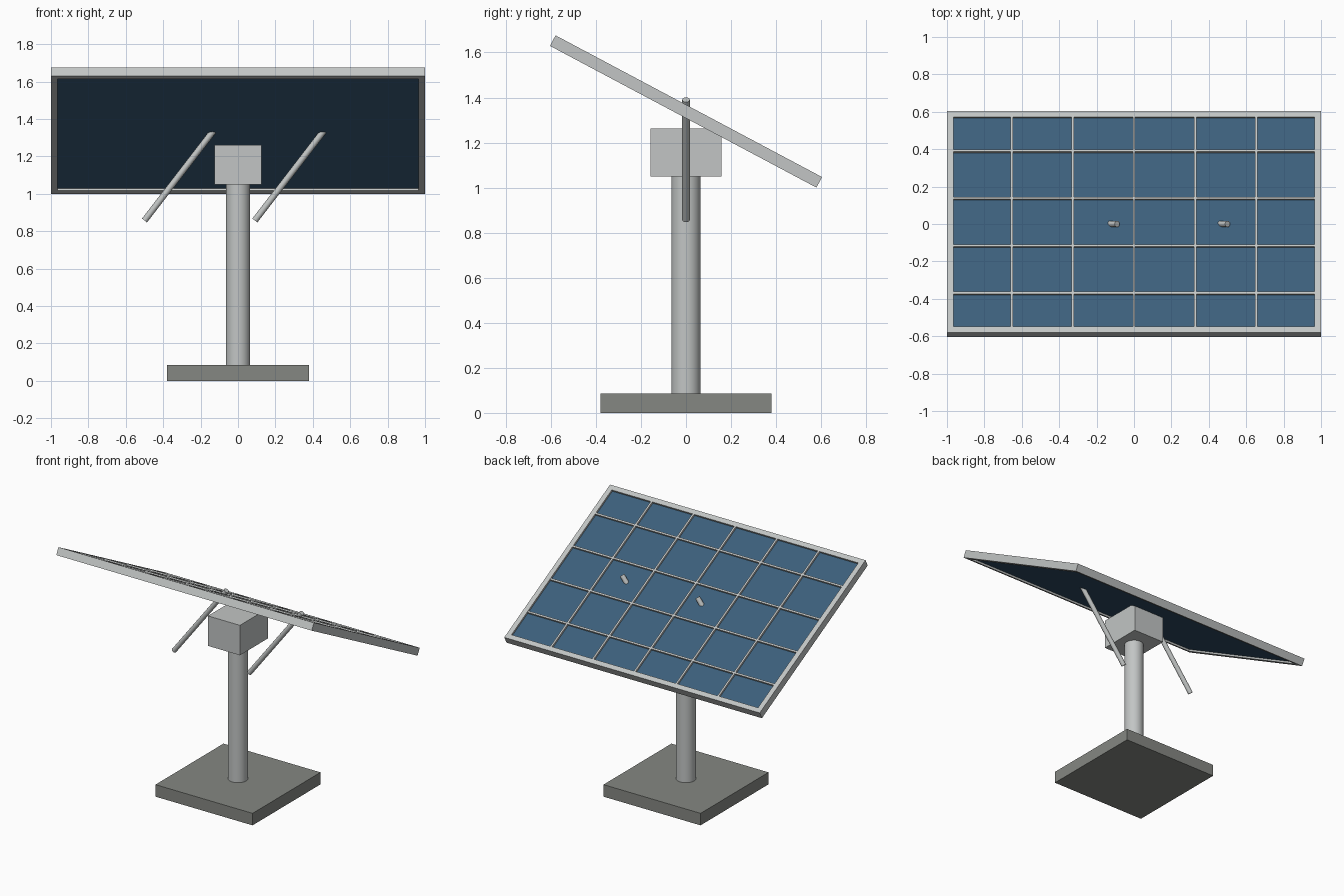
import bpy
import math
from mathutils import Matrix, Vector

if "Cube" in bpy.data.objects:
    bpy.data.objects.remove(bpy.data.objects["Cube"], do_unlink=True)


def material(name, rgb):
    m = bpy.data.materials.new(name)
    m.use_nodes = True
    m.diffuse_color = (*rgb, 1)
    m.node_tree.nodes["Principled BSDF"].inputs["Base Color"].default_value = (*rgb, 1)
    return m


METAL = material("light metal", (0.54, 0.56, 0.555))
CONCRETE = material("base grey", (0.235, 0.245, 0.225))
CELL = material("cell blue", (0.045, 0.115, 0.2))


def box(name, centre, size, mat, frame=Matrix()):
    bpy.ops.mesh.primitive_cube_add(size=1)
    ob = bpy.context.object
    ob.name = name
    ob.data.transform(frame @ Matrix.Translation(centre) @ Matrix.Diagonal((*size, 1)))
    ob.data.materials.append(mat)
    return ob


def rod(name, start, end, radius, mat, sides):
    start, end = Vector(start), Vector(end)
    axis = end - start
    bpy.ops.mesh.primitive_cylinder_add(vertices=sides, radius=radius, depth=axis.length)
    ob = bpy.context.object
    ob.name = name
    turn = axis.to_track_quat("Z", "Y").to_matrix().to_4x4()
    ob.data.transform(Matrix.Translation((start + end) / 2) @ turn)
    ob.data.materials.append(mat)
    bpy.ops.object.shade_smooth_by_angle(angle=math.radians(40))
    return ob


# Pedestal: base slab, post and mounting head
box("base_slab", (0, 0, 0.0425), (0.76, 0.76, 0.085), CONCRETE)
rod("post", (0, 0, 0.001), (0, 0, 1.1), 0.065, METAL, 24)
box("mounting_head", (0, 0, 1.156), (0.25, 0.314, 0.212), METAL)

# Two parallel slanted struts that pass through the panel
for side, x in (("right", -0.295), ("left", 0.295)):
    rod(side + "_strut", (x - 0.205, 0, 0.857), (x + 0.205, 0, 1.39), 0.017, METAL, 12)

# Tilted panel, built in its own flat frame
tilt = Matrix.Translation((0, 0, 1.338)) @ Matrix.Rotation(math.radians(-28), 4, "X")
half_x, half_y, thick, rim = 1.0, 0.67, 0.053, 0.035
box("cell_sheet", (0, 0, 0), (2 * half_x - rim, 2 * half_y - rim, 0.027), CELL, tilt)

# Rim bars
for s, x_name, y_name in ((-1, "right", "front"), (1, "left", "back")):
    box(y_name + "_rim", (0, s * (half_y - rim / 2), 0),
        (2 * half_x, rim, thick), METAL, tilt)
    box(x_name + "_rim", (s * (half_x - rim / 2), 0, 0),
        (rim, 2 * (half_y - rim), thick), METAL, tilt)

# Grid bars between the cells
bar, bar_z, bar_h = 0.013, 0.019, 0.015
for i in range(-2, 3):
    box("upright_grid_bar", (i * 0.327, 0, bar_z),
        (bar, 2 * (half_y - rim), bar_h), METAL, tilt)
for i in range(4):
    box("cross_grid_bar", (0, (i - 1.5) * 0.287, bar_z),
        (2 * (half_x - rim), bar, bar_h - 0.001), METAL, tilt)
